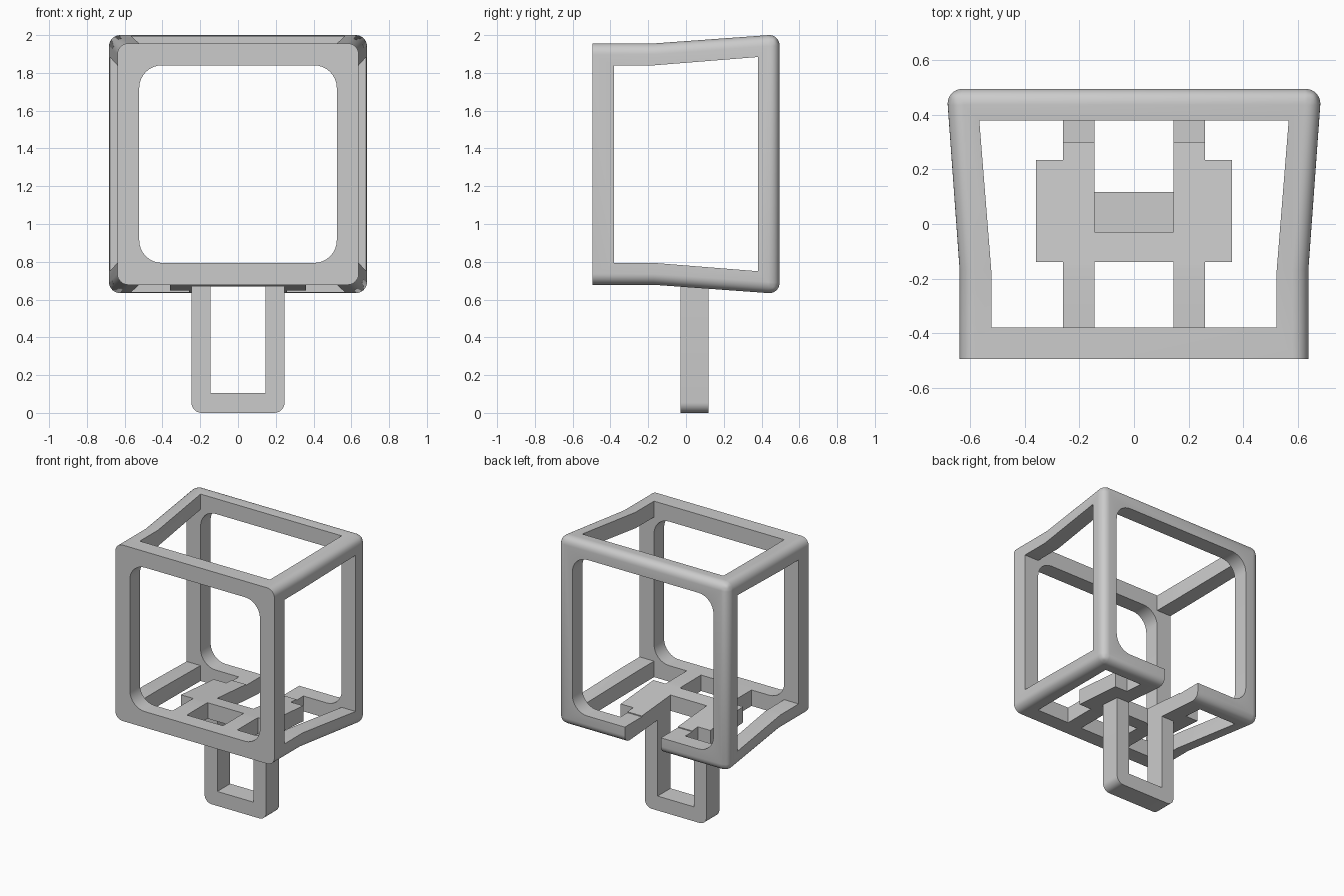
import bpy, bmesh, math
from mathutils import Vector

if "Cube" in bpy.data.objects:
    bpy.data.objects.remove(bpy.data.objects["Cube"], do_unlink=True)

grey = bpy.data.materials.new("plain grey")
grey.use_nodes = True
grey.diffuse_color = (0.6, 0.6, 0.6, 1)
grey.node_tree.nodes["Principled BSDF"].inputs["Base Color"].default_value = (0.6, 0.6, 0.6, 1)

DEPTH = 0.495      # half depth of the frame
KINK = -0.17       # where the straight front part starts to flare
MID = 1.317        # height of the frame centre
INNER = 0.38       # half depth of the openings
FRONT_IN, BACK_IN = 0.523, 0.567


def make_object(name, bm):
    bmesh.ops.recalc_face_normals(bm, faces=bm.faces)
    mesh = bpy.data.meshes.new(name)
    bm.to_mesh(mesh)
    bm.free()
    mesh.materials.append(grey)
    obj = bpy.data.objects.new(name, mesh)
    bpy.context.collection.objects.link(obj)
    return obj


def prism(name, points, axis, start, end):
    """Extrude a flat outline along an axis; outline uses the other two axes in order."""
    bm = bmesh.new()

    def place(p):
        co = list(p)
        co.insert(axis, start)
        return bm.verts.new(co)
    face = bm.faces.new([place(p) for p in points])
    geom = bmesh.ops.extrude_face_region(bm, geom=[face])["geom"]
    move = Vector((0, 0, 0))
    move[axis] = end - start
    bmesh.ops.translate(bm, vec=move, verts=[g for g in geom if isinstance(g, bmesh.types.BMVert)])
    return make_object(name, bm)


def arc(cx, cy, r, start, steps=8):
    return [(cx + r * math.cos(math.radians(start + 90 * i / steps)),
             cy + r * math.sin(math.radians(start + 90 * i / steps))) for i in range(steps + 1)]


def rounded_square(half, r):
    c = half - r
    return [p for sx, sy, a in ((1, 1, 0), (-1, 1, 90), (-1, -1, 180), (1, -1, 270))
            for p in arc(sx * c, MID + sy * c, r, a)]


def rect(x0, x1, y0, y1):
    return [(x0, y0), (x1, y0), (x1, y1), (x0, y1)]


def cut(target, cutter):
    mod = target.modifiers.new("cut", "BOOLEAN")
    mod.operation = "DIFFERENCE"
    mod.solver = "EXACT"
    mod.object = cutter
    bpy.context.view_layer.objects.active = target
    bpy.ops.object.modifier_apply(modifier=mod.name)
    bpy.data.objects.remove(cutter, do_unlink=True)


def smooth(obj):
    bpy.ops.object.select_all(action="DESELECT")
    obj.select_set(True)
    bpy.context.view_layer.objects.active = obj
    bpy.ops.object.shade_smooth_by_angle(angle=math.radians(25))


# Flared outer block: three square rings joined, long and back edges rounded
bm = bmesh.new()
rings = []
for y, h in ((-DEPTH, 0.639), (KINK, 0.639), (DEPTH, 0.687)):
    rings.append([bm.verts.new((sx * h, y, MID + sz * h))
                  for sx, sz in ((1, 1), (-1, 1), (-1, -1), (1, -1))])
for a, b in zip(rings, rings[1:]):
    for i in range(4):
        j = (i + 1) % 4
        bm.faces.new((a[i], a[j], b[j], b[i]))
bm.faces.new(rings[0])
bm.faces.new(rings[-1])
round_edges = [e for e in bm.edges
               if abs(e.verts[0].co.y - e.verts[1].co.y) > 0.1
               or all(v.co.y > DEPTH - 0.01 for v in e.verts)]
bmesh.ops.bevel(bm, geom=round_edges, offset=0.058, segments=8, profile=0.5,
                affect="EDGES", clamp_overlap=True)
frame = make_object("cage_frame", bm)

# Openings through the sides, following the flare
flare = [(-INNER, FRONT_IN), (KINK, FRONT_IN), (INNER, BACK_IN)]
side = [(y, MID + h) for y, h in flare] + [(y, MID - h) for y, h in reversed(flare)]
cut(frame, prism("side_cutter", side, 0, -1, 1))

# Opening through the top
top = [(h, y) for y, h in flare] + [(-h, y) for y, h in reversed(flare)]
cut(frame, prism("top_cutter", top, 2, MID, 2.2))

# Rounded openings in front and back
cut(frame, prism("front_cutter", rounded_square(FRONT_IN, 0.12), 1, -0.7, -0.3))
cut(frame, prism("back_cutter", rounded_square(BACK_IN, 0.12), 1, 0.3, 0.7))

# Floor openings, leaving two rails and a cross plate
floor_side = [(0.26, -INNER)] + [(h, y) for y, h in flare] + [
    (0.26, INNER), (0.26, 0.235), (0.36, 0.235), (0.36, -0.14), (0.26, -0.14)]
for s in (1, -1):
    cut(frame, prism("floor_cutter", [(s * x, y) for x, y in floor_side], 2, 0.5, MID))
cut(frame, prism("floor_front_cutter", rect(-0.145, 0.145, -INNER, -0.14), 2, 0.5, MID))
cut(frame, prism("slot_cutter", rect(-0.145, 0.145, -0.03, 0.7), 2, 0.5, 1.0))
smooth(frame)

# U-shaped handle below the floor
W, R, T = 0.247, 0.055, 0.675
outline = ([(0.145, T), (0.145, 0.105), (-0.145, 0.105), (-0.145, T), (-W, T)]
           + arc(-W + R, R, R, 180) + arc(W - R, R, R, 270) + [(W, T)])
handle = prism("handle", outline, 1, -0.03, 0.118)
smooth(handle)
